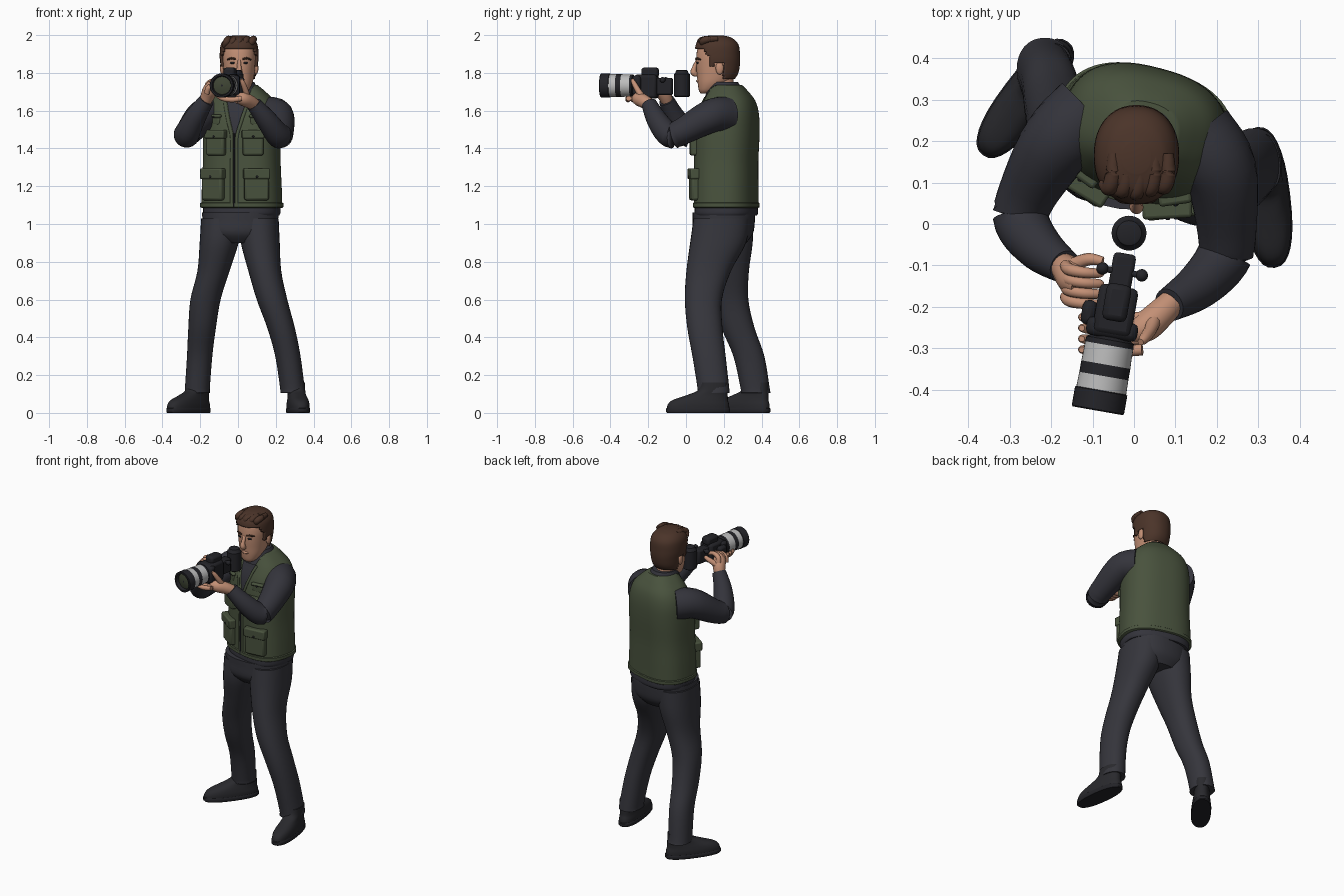
import bpy, bmesh, math
from mathutils import Vector, Matrix

if "Cube" in bpy.data.objects:
    bpy.data.objects.remove(bpy.data.objects["Cube"])

def material(name, r, g, b):
    m = bpy.data.materials.new(name)
    m.diffuse_color = (r, g, b, 1)
    m.use_nodes = True
    m.node_tree.nodes["Principled BSDF"].inputs["Base Color"].default_value = m.diffuse_color
    return m

TROUSER = material("charcoal trousers", .036, .036, .045)
SHIRT = material("dark grey shirt", .034, .034, .044)
VEST = material("olive vest", .066, .085, .047)
SKIN = material("skin", .55, .28, .18)
HAIR = material("brown hair", .07, .034, .022)
BLACK = material("camera black", .017, .017, .021)
PALE = material("pale lens band", .5, .5, .5)
GLASS = material("lens glass", .05, .06, .035)
SHOE = material("shoe", .022, .022, .026)
I = Matrix.Identity(4)

def frame(x, y, z, yaw):
    return Matrix.Translation((x, y, z)) @ Matrix.Rotation(math.radians(yaw), 4, 'Z')

def finish(name, bm, mats, M=I):
    me = bpy.data.meshes.new(name)
    bm.to_mesh(me)
    bm.free()
    for m in mats:
        me.materials.append(m)
    me.polygons.foreach_set("use_smooth", [True] * len(me.polygons))
    me.set_sharp_from_angle(angle=math.radians(42))
    ob = bpy.data.objects.new(name, me)
    ob.matrix_world = M
    bpy.context.collection.objects.link(ob)
    return ob

def skin(name, rings, mats, M=I, keep=None, pick=None):
    """Join rings of points into a closed surface."""
    bm = bmesh.new()
    vs = [[bm.verts.new(p) for p in r] for r in rings]
    n = len(vs[0])
    for i in range(len(vs) - 1):
        for j in range(n):
            k = (j + 1) % n
            f = bm.faces.new((vs[i][j], vs[i][k], vs[i + 1][k], vs[i + 1][j]))
            f.material_index = pick(i) if pick else 0
    bm.faces.new(vs[0][::-1])
    bm.faces.new(vs[-1])
    if keep:
        bad = [f for f in bm.faces if not keep(f.calc_center_median())]
        bmesh.ops.delete(bm, geom=bad, context='FACES')
    else:
        bmesh.ops.recalc_face_normals(bm, faces=bm.faces[:])
    return finish(name, bm, mats, M)

def curve(keys, steps):
    """Catmull-Rom interpolation of key tuples."""
    out = []
    for i in range(len(keys) - 1):
        p0, p1, p2 = keys[max(i - 1, 0)], keys[i], keys[i + 1]
        p3 = keys[min(i + 2, len(keys) - 1)]
        for s in range(steps):
            t = s / steps
            out.append([.5 * (2 * b + (c - a) * t + (2 * a - 5 * b + 4 * c - d) * t * t
                              + (3 * b - a - 3 * c + d) * t ** 3) for a, b, c, d in zip(p0, p1, p2, p3)])
    return out + [list(keys[-1])]

def unit(n, p):
    for j in range(n):
        c, s = math.cos(2 * math.pi * j / n), math.sin(2 * math.pi * j / n)
        yield math.copysign(abs(c) ** (2 / p), c), math.copysign(abs(s) ** (2 / p), s)

def loft(name, keys, mat, M=I, steps=4, n=32, p=2, **kw):
    """Level rings; keys are (x, y, z, half width, half depth)."""
    rings = [[(x + a * u, y + b * v, z) for u, v in unit(n, p)] for x, y, z, a, b in curve(keys, steps)]
    return skin(name, rings, mat if isinstance(mat, list) else [mat], M, **kw)

def tube(name, keys, mat, M=I, steps=5, n=20, flat=1):
    """Rings across a path; keys are (x, y, z, radius)."""
    pts = curve(keys, steps)
    rings = []
    for i, k in enumerate(pts):
        t = (Vector(pts[min(i + 1, len(pts) - 1)][:3]) - Vector(pts[max(i - 1, 0)][:3])).normalized()
        u = t.cross(Vector((0.1, 1, 0.05))).normalized()
        v = t.cross(u)
        rings.append([Vector(k[:3]) + (u * c + v * s * flat) * k[3] for c, s in unit(n, 2)])
    return skin(name, rings, [mat], M)

def box(name, M, dims, mat, bevel=.008):
    bm = bmesh.new()
    bmesh.ops.create_cube(bm, size=1, matrix=Matrix.Diagonal((*dims, 1)))
    ob = finish(name, bm, [mat], M)
    b = ob.modifiers.new("bevel", 'BEVEL')
    b.width, b.segments = bevel, 2
    return ob

def ball(name, loc, dims, mat, M=I):
    bm = bmesh.new()
    bmesh.ops.create_uvsphere(bm, u_segments=20, v_segments=12, radius=1, matrix=Matrix.Diagonal((*dims, 1)))
    return finish(name, bm, [mat], M @ Matrix.Translation(loc))

# trousers: pelvis and two legs in a striding stance
loft("trouser_seat", [(.01, .2, .9, .12, .12), (.01, .197, .95, .19, .158), (.012, .2, 1.02, .2, .165),
                      (.012, .2, 1.06, .202, .166)], TROUSER, p=2.3)
loft("right_trouser_leg", [(-.085, .205, 1.03, .11, .15), (-.1, .205, .9, .103, .148), (-.13, .215, .75, .085, .118),
     (-.172, .235, .6, .08, .095), (-.19, .275, .45, .073, .088), (-.203, .333, .3, .067, .082),
     (-.215, .366, .13, .066, .077), (-.215, .37, .105, .068, .079)], TROUSER, p=2.2)
loft("left_trouser_leg", [(.105, .19, 1.03, .11, .15), (.118, .17, .9, .103, .148), (.142, .12, .75, .087, .118),
     (.18, .092, .6, .081, .098), (.228, .1, .45, .073, .093), (.264, .122, .3, .067, .088),
     (.288, .145, .13, .065, .084), (.289, .145, .105, .067, .086)], TROUSER, p=2.2)

# shoes: upper, sole and laces
for side, M in (("right", frame(-.262, .303, 0, -37)), ("left", frame(.318, .064, 0, 7))):
    loft(side + "_shoe", [(0, 0, .02, .056, .167), (0, .002, .045, .056, .163), (0, .012, .068, .052, .147),
         (0, .05, .095, .046, .108), (0, .078, .12, .046, .078), (0, .085, .16, .045, .07)], SHOE, M, p=2.4)
    loft(side + "_sole", [(0, 0, 0, .056, .166), (0, 0, .005, .059, .171), (0, 0, .022, .059, .171),
         (0, 0, .026, .056, .167)], BLACK, M, steps=1, p=2.4)
    for i in range(4):
        y, z = -.075 + .026 * i, .08 + .0105 * i
        tube(side + "_lace", [(-.03, y, z - .012, .005), (0, y, z, .005), (.03, y, z - .012, .005)], BLACK, M, n=8)

# torso: shirt core and vest, both turned a little
T = frame(.02, .213, 0, -14.5)
body = [(0, 0, 1.09, .214, .162), (0, 0, 1.2, .21, .161), (0, 0, 1.33, .204, .161), (0, .005, 1.48, .203, .163),
        (0, .012, 1.58, .195, .153), (0, .018, 1.65, .168, .13), (0, .012, 1.7, .122, .102), (0, .002, 1.735, .082, .08)]
P = 2.5
loft("shirt_body", [(x, y, z, a - .013, b - .013) for x, y, z, a, b in body], SHIRT, T, n=48, p=P)
loft("shirt_hem", [(0, 0, 1.045, .197, .154), (0, 0, 1.06, .203, .16), (0, 0, 1.1, .203, .158)], SHIRT, T, p=P)
vest = loft("vest", body, VEST, T, n=64, p=P)
cutter = skin("neckline_cutter", [[Vector((x, y, z)) for x, z in ((0, 1.45), (.085, 1.76), (-.085, 1.76))]
                                  for y in (-.3, -.03)], [SHIRT], T)
cutter.hide_render = True
cutter.hide_viewport = True
cut = vest.modifiers.new("neckline", 'BOOLEAN')
cut.object, cut.operation = cutter, 'DIFFERENCE'
loft("vest_hem", [(0, 0, 1.085, .212, .16), (0, 0, 1.09, .219, .167), (0, 0, 1.11, .219, .167),
                  (0, 0, 1.115, .212, .16)], VEST, T, steps=1, n=64, p=P)

def on_vest(x, z):
    """Frame on the vest front at local x and height z, -y outward."""
    k = min(curve(body, 8), key=lambda q: abs(q[2] - z))
    a, b = k[3], k[4]
    y = b * (1 - (abs(x) / a) ** P) ** (1 / P)
    nx = math.copysign((abs(x) / a) ** (P - 1) / a, x)
    ang = math.atan2(nx, (y / b) ** (P - 1) / b)
    return T @ Matrix.Translation((x, k[1] - y, z)) @ Matrix.Rotation(ang, 4, 'Z')

# vest pockets with flaps, zip and neckline edging
def pocket(name, x, z, w, h, d):
    M = on_vest(x, z)
    box(name, M @ Matrix.Translation((0, -d / 2 + .012, -.01)), (w, d + .024, h), VEST, .012)
    box(name + "_flap", M @ Matrix.Translation((0, -d / 2 + .008, h * .32)), (w + .01, d + .03, h * .36), VEST, .008)
    ball(name + "_button", (0, -d - .007, h * .22), (.006, .004, .006), BLACK, M)

for s, side in ((-1, "right"), (1, "left")):
    pocket(side + "_lower_pocket", s * .118, 1.215, .13, .16, .022)
    pocket(side + "_chest_pocket", s * .1, 1.435, .11, .125, .024)
    pocket(side + "_upper_pocket", s * .115, 1.555, .07, .05, .006)
    zs = [1.1, 1.2, 1.33, 1.455]
    edge = [T.inverted() @ on_vest(s * .013, z).translation for z in zs]
    edge += [T.inverted() @ on_vest(s * (z - 1.45) * .274 + s * .01, z).translation for z in (1.54, 1.62, 1.67)]
    tube(side + "_vest_edge", [(*e, .009) for e in edge], VEST, T, n=10, flat=.7)
tube("zip", [(0, -b + y - .001, z, .006) for x, y, z, a, b in body[:4]], BLACK, T, n=8)

# sleeves
tube("right_sleeve", [(-.11, .27, 1.575, .095), (-.185, .195, 1.57, .09), (-.258, .07, 1.49, .071),
     (-.27, .005, 1.478, .067), (-.225, -.06, 1.565, .056), (-.167, -.103, 1.655, .041)], SHIRT, n=28)
tube("left_sleeve", [(.15, .21, 1.575, .1), (.207, .13, 1.57, .089), (.224, -.02, 1.49, .071),
     (.213, -.085, 1.47, .066), (.155, -.15, 1.545, .056), (.085, -.195, 1.635, .041)], SHIRT, n=28)

# collar, neck and head
loft("shirt_collar", [(.02, .215, 1.67, .12, .115), (.017, .205, 1.715, .09, .092), (.014, .2, 1.752, .072, .075)], SHIRT)
loft("neck", [(.012, .205, 1.66, .062, .066), (.008, .19, 1.74, .058, .064), (.006, .18, 1.8, .06, .068)], SKIN)
head = [(.006, .105, 1.692, .03, .028), (.006, .118, 1.708, .05, .05), (.006, .142, 1.745, .07, .08),
        (.006, .158, 1.79, .08, .1), (.006, .162, 1.84, .086, .108), (.006, .163, 1.89, .09, .108),
        (.006, .163, 1.935, .084, .1), (.006, .16, 1.97, .058, .07), (.006, .158, 1.984, .02, .025)]
loft("head", head, SKIN, n=40, p=2.2)

def is_hair(c):
    if c.y < .1:
        return c.z > 1.925
    if c.y < .145:
        return c.z > (1.9 if c.y < .12 else 1.835)
    if c.y < .2:
        return c.z > 1.855
    return c.z > 1.765
hair = loft("hair", [(x, y + .002, z + (.014 if z > 1.9 else 0), a + .013, b + .013) for x, y, z, a, b in head],
            HAIR, n=64, p=2.2, steps=8, keep=is_hair)
hair.modifiers.new("thickness", 'SOLIDIFY').thickness = .016
for i in range(5):  # combed locks over the brow
    x = -.06 + .033 * i
    tube("hair_lock", [(x - .015, .08 + abs(x) * .3, 1.94, .012), (x, .075 + abs(x) * .2, 1.966, .019),
                       (x + .01, .12, 1.978, .019), (x + .01, .17, 1.98, .014)], HAIR, n=12)
for s, side in ((-1, "right"), (1, "left")):
    ball(side + "_ear", (.006 + s * .09, .178, 1.825), (.012, .021, .034), SKIN)
    tube(side + "_eyebrow", [(.006 + s * .018, .053, 1.872, .005), (.006 + s * .04, .058, 1.877, .006),
                             (.006 + s * .062, .077, 1.87, .004)], HAIR, n=8)
    ball(side + "_eye", (.006 + s * .034, .062, 1.853), (.014, .008, .006), BLACK)
tube("nose", [(.006, .06, 1.865, .009), (.006, .045, 1.83, .012), (.006, .041, 1.802, .017),
              (.006, .06, 1.79, .012)], SKIN, n=12)
ball("lips", (.006, .066, 1.757), (.024, .012, .009), SKIN)

# camera body, prism, rear dial and knobs; local -y is the lens axis
C = frame(-.012, -.022, 1.733, -10)
def cam(x, y, z):
    return C @ Matrix.Translation((x, y, z))
box("camera_body", cam(0, -.19, -.005), (.095, .12, .125), BLACK, .014)
box("camera_front", cam(0, -.235, 0), (.125, .045, .105), BLACK, .014)
box("camera_grip", cam(-.062, -.205, -.01), (.035, .06, .095), BLACK, .014)
box("prism", cam(0, -.17, .07), (.06, .09, .05), BLACK, .014)
box("camera_back", cam(0, -.1, -.005), (.055, .1, .09), BLACK, .01)
loft("eyepiece", [(0, 0, -.06, .036, .036), (0, 0, -.055, .042, .042), (0, 0, .06, .042, .042),
                  (0, 0, .065, .036, .036), (0, 0, .08, .03, .03), (0, 0, .083, .022, .022)], BLACK, C, steps=1)
for s in (-1, 1):
    ball("camera_knob", (s * .048, -.095, .03), (.015, .015, .015), BLACK, C)
    tube("knob_shaft", [(0, -.095, .03, .008), (s * .045, -.0951, .03, .008)], BLACK, C, n=10)

# lens barrel with pale bands and recessed front glass
lens = [(.2, .045), (.255, .047), (.262, .058), (.275, .059), (.3, .059), (.322, .06), (.35, .06), (.385, .061),
        (.387, .064), (.432, .064), (.435, .061), (.435, .052), (.415, .047), (.421, .025), (.423, .006)]
loft("lens", [(0, 0, d, r, r) for d, r in lens], [BLACK, PALE, GLASS], C @ Matrix.Rotation(math.pi / 2, 4, 'X'),
     steps=1, n=40, pick=lambda i: 1 if i in (3, 4, 6) else 2 if i >= 12 else 0)

# left hand cradles the lens from below
tube("left_palm", [(.09, -.19, 1.63, .032), (.06, -.22, 1.648, .036), (.025, -.25, 1.662, .036),
                   (-.01, -.265, 1.663, .024)], SKIN)
for i in range(4):
    y = -.225 - .026 * i
    tube("left_finger", [(.02, y, 1.665, .014), (-.035, y - .004, 1.658, .014), (-.09, y - .004, 1.668, .013),
                         (-.122, y, 1.7, .011), (-.126, y, 1.715, .007)], SKIN, n=12)
tube("left_thumb", [(.05, -.22, 1.655, .02), (.042, -.25, 1.7, .016), (.026, -.275, 1.745, .013),
                    (.016, -.285, 1.765, .008)], SKIN, n=12)

# right hand holds the grip
tube("right_palm", [(-.172, -.1, 1.65, .032), (-.158, -.115, 1.685, .038), (-.145, -.135, 1.715, .038),
                    (-.13, -.15, 1.74, .024)], SKIN)
for i in range(4):
    y, z = -.105 - .025 * i, 1.745 - .008 * i
    tube("right_finger", [(-.165, y + .005, z - .03, .014), (-.155, y - .005, z, .015), (-.12, y - .012, z + .014, .013),
                          (-.085, y - .014, z + .005, .011), (-.075, y - .014, z, .006)], SKIN, n=12)
tube("right_thumb", [(-.15, -.1, 1.7, .018), (-.11, -.085, 1.725, .015), (-.075, -.09, 1.735, .011)], SKIN, n=12)
